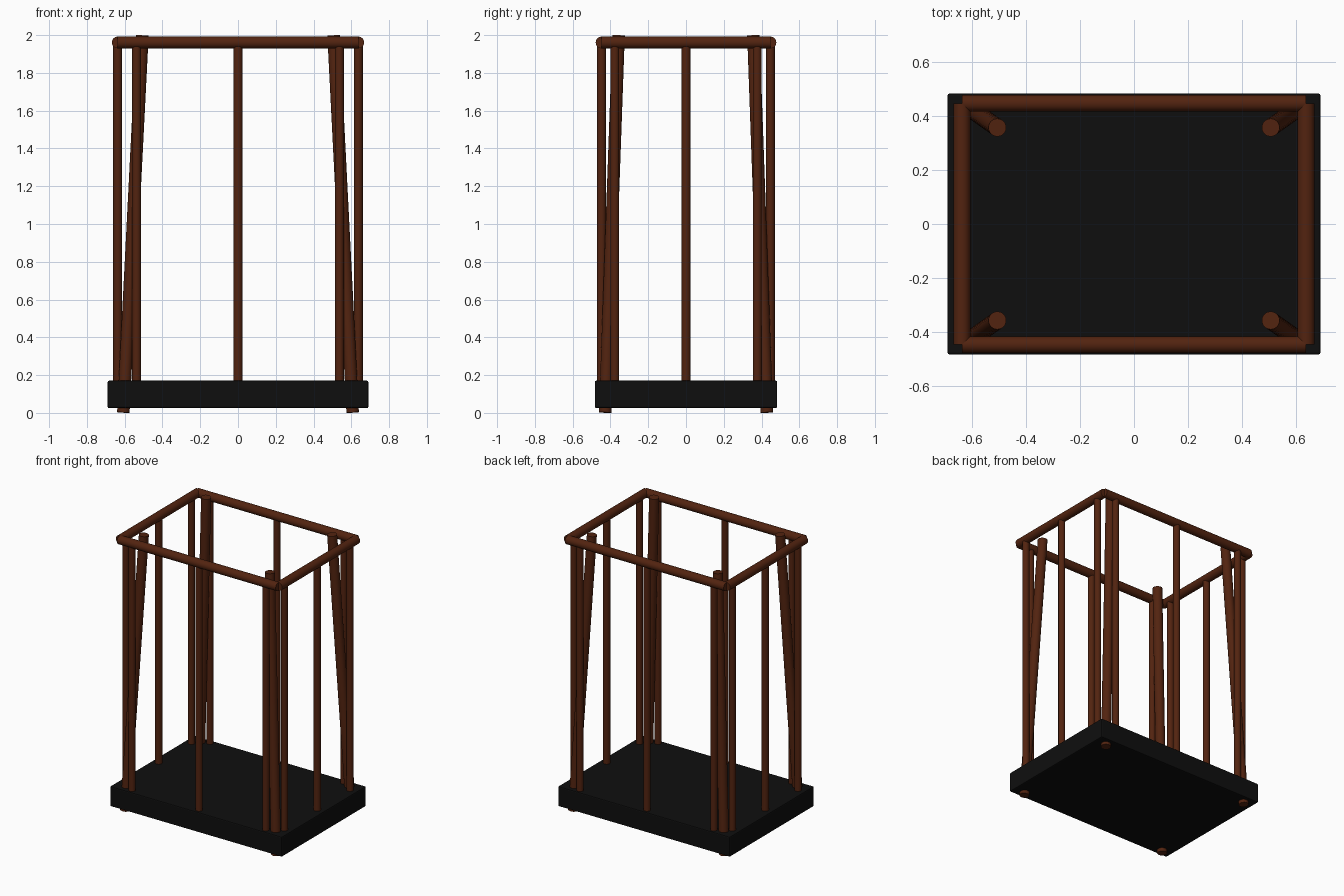
import bpy
import math
from mathutils import Vector

cube = bpy.data.objects.get("Cube")
if cube:
    bpy.data.objects.remove(cube, do_unlink=True)


def make_material(name, colour):
    mat = bpy.data.materials.new(name)
    mat.use_nodes = True
    mat.diffuse_color = colour
    bsdf = next(n for n in mat.node_tree.nodes if n.type == 'BSDF_PRINCIPLED')
    bsdf.inputs["Base Color"].default_value = colour
    return mat


wood = make_material("dark_red_wood", (0.085, 0.017, 0.005, 1))
black = make_material("black", (0.0045, 0.0045, 0.0045, 1))


def rod(name, start, end, radius):
    """Round wooden rod between two points."""
    a, b = Vector(start), Vector(end)
    axis = b - a
    bpy.ops.mesh.primitive_cylinder_add(vertices=32, radius=radius,
                                        depth=axis.length, location=(a + b) / 2)
    obj = bpy.context.object
    obj.name = name
    obj.rotation_euler = axis.to_track_quat('Z', 'Y').to_euler()
    obj.data.materials.append(wood)
    bpy.ops.object.shade_smooth_by_angle(angle=math.radians(40))
    return obj


# Base slab with softened edges
bpy.ops.mesh.primitive_cube_add(size=1, location=(0, 0, 0.098))
base = bpy.context.object
base.name = "base"
base.scale = (1.38, 0.966, 0.145)
bpy.ops.object.transform_apply(location=False, rotation=False, scale=True)
base.data.materials.append(black)
bevel = base.modifiers.new("soft_edges", 'BEVEL')
bevel.width = 0.007
bevel.segments = 2

RAIL_X, RAIL_Y, RAIL_Z = 0.637, 0.447, 1.961
RAIL_R, POST_R, POLE_R = 0.031, 0.0235, 0.033
POST_BOTTOM = 0.15

# Top frame
for s, label in ((-1, "front"), (1, "back")):
    rod(label + "_rail", (-RAIL_X, s * RAIL_Y, RAIL_Z), (RAIL_X, s * RAIL_Y, RAIL_Z), RAIL_R)
for s, label in ((-1, "right"), (1, "left")):
    rod(label + "_rail", (s * RAIL_X, -RAIL_Y, RAIL_Z), (s * RAIL_X, RAIL_Y, RAIL_Z), RAIL_R)

# Upright posts below each rail
for s, label in ((-1, "front"), (1, "back")):
    for x in (-0.537, 0, 0.537):
        rod(label + "_post", (x, s * RAIL_Y, POST_BOTTOM), (x, s * RAIL_Y, RAIL_Z), POST_R)
for s, label in ((-1, "right"), (1, "left")):
    for y in (-0.377, 0, 0.377):
        rod(label + "_post", (s * RAIL_X, y, POST_BOTTOM), (s * RAIL_X, y, RAIL_Z), POST_R)

# Leaning corner poles, passing through the base as feet
for sx, side in ((-1, "right"), (1, "left")):
    for sy, end in ((-1, "front"), (1, "back")):
        rod(f"{end}_{side}_corner_pole", (sx * 0.607, sy * 0.428, 0.002),
            (sx * 0.506, sy * 0.357, 1.998), POLE_R)
